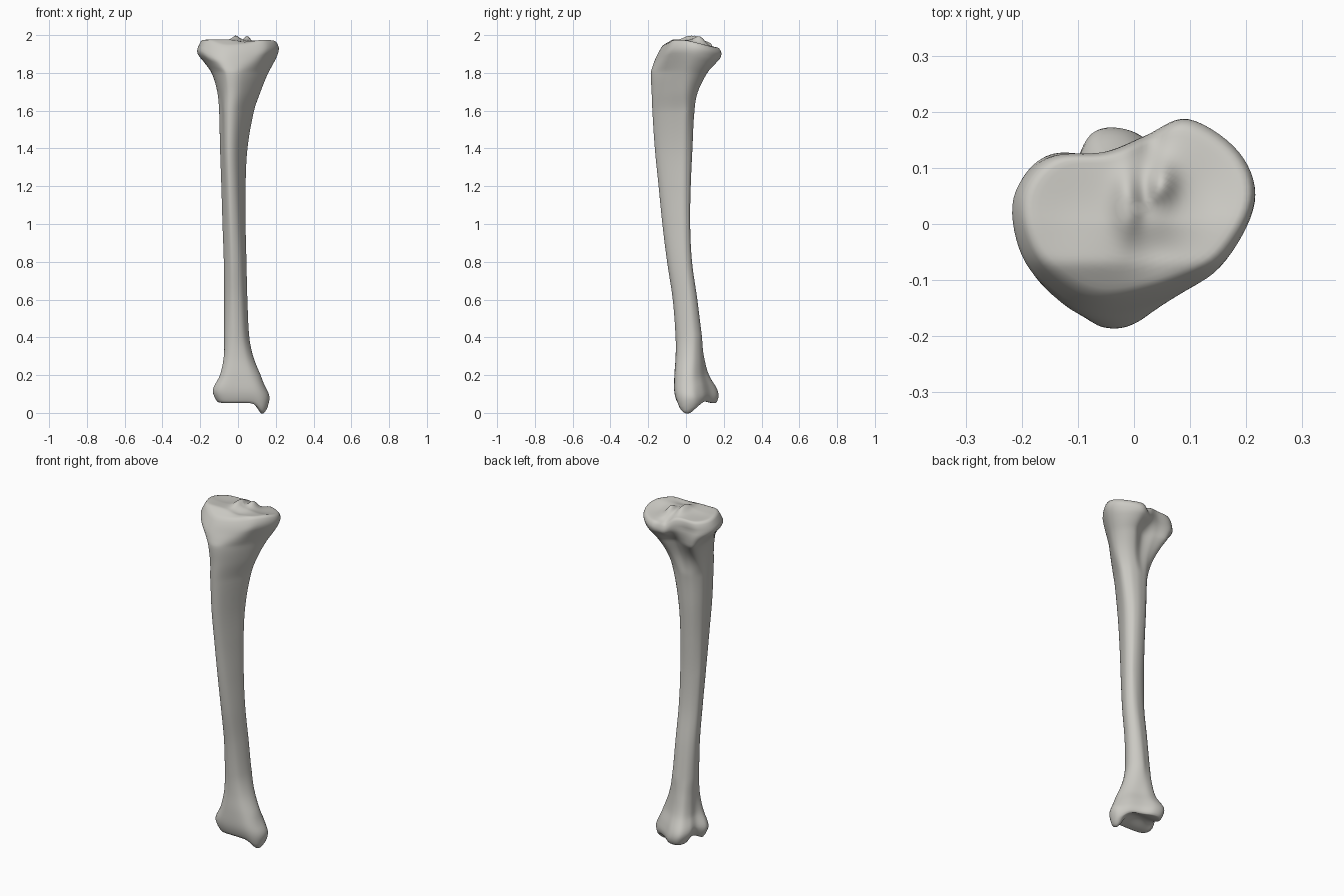
import bpy
import bmesh
from math import exp
from mathutils import Vector

SIDES = 84          # points around each cross-section
LEVELS = 130        # cross-sections along the bone
CAP_RINGS = 16      # rings closing each end
TOP, BOTTOM = 1.98, 0.05

default_cube = bpy.data.objects.get("Cube")
if default_cube:
    bpy.data.objects.remove(default_cube, do_unlink=True)

# Cross-section shapes: start at the front crest, then inner side, back, outer side
plateau = [(-5, -15), (7, -12), (16, -7), (21.8, 4), (19, 13), (10, 19),
           (2.5, 16), (-5, 13), (-15, 12), (-20.5, 5), (-19, -5), (-13, -12)]
tuberosity = [(-5, -18.5), (1, -17), (9, -10), (16, 0), (15, 8), (9, 12),
              (1, 9), (-6, 11), (-13, 12), (-15, 5), (-14, -6), (-9, -16)]
upper_shaft = [(-4, -18), (0, -16), (5, -9), (8.5, -1), (6, 3), (2, 4.5),
               (-2, 4.5), (-6, 3.5), (-9, 0), (-10, -4), (-8.5, -10), (-7, -16)]
middle_shaft = [(-3, -12.5), (0, -11), (2.5, -7), (4, -2), (3, 1), (1, 2),
                (-2, 2), (-5, 1), (-7.5, -1), (-8, -3), (-7, -7), (-5, -11.5)]
lower_shaft = [(-1, -5.5), (3, -4), (5.5, 0), (6, 4), (4, 7), (1, 8.5),
               (-2, 8), (-5, 7), (-7, 4.5), (-7.5, 1), (-6.5, -3), (-4, -5)]
ankle = [(0, -6), (10, -5.5), (15.5, -2), (16.5, 4), (12, 9), (5, 13),
         (-1, 17), (-7, 17), (-10, 12), (-10.5, 6), (-13.5, 0), (-10, -5)]

# Size of the bone by height: z, x low, x high, y front, y back
extents = [
    (0.05, -.11, .155, -.045, .16), (0.08, -.125, .168, -.056, .172),
    (0.12, -.135, .16, -.063, .168), (0.2, -.1, .12, -.062, .125),
    (0.3, -.08, .08, -.055, .1), (0.4, -.075, .06, -.055, .085),
    (0.6, -.073, .05, -.07, .06), (0.8, -.075, .045, -.1, .032),
    (1.0, -.082, .04, -.125, .022), (1.2, -.088, .04, -.145, .025),
    (1.4, -.095, .05, -.165, .034), (1.6, -.1, .085, -.178, .045),
    (1.7, -.11, .12, -.182, .065), (1.8, -.14, .16, -.186, .115),
    (1.86, -.18, .19, -.176, .155), (1.91, -.218, .212, -.162, .183),
    (1.95, -.208, .217, -.145, .188), (1.98, -.195, .205, -.125, .175),
]


def smooth_loop(points):
    """Closed smooth curve through the points, fitted to a unit square."""
    count = len(points)
    points = [Vector(p) for p in points]
    loop = []
    for i in range(SIDES):
        place = i * count / SIDES
        k = int(place)
        t = place - k
        a, b, c, d = (points[(k + j) % count] for j in (-1, 0, 1, 2))
        loop.append(b + (c - a) * t / 2 + (a - b * 2.5 + c * 2 - d / 2) * t ** 2
                    + ((b - c) * 3 + d - a) * t ** 3 / 2)
    low = [min(p[axis] for p in loop) for axis in (0, 1)]
    high = [max(p[axis] for p in loop) for axis in (0, 1)]
    return [Vector([(p[n] - low[n]) / (high[n] - low[n]) for n in (0, 1)])
            for p in loop]


def find_span(keys, z):
    """Index of the interval holding z, and how far along it z lies."""
    k = 0
    while k < len(keys) - 2 and z > keys[k + 1]:
        k += 1
    t = (z - keys[k]) / (keys[k + 1] - keys[k])
    return k, min(max(t, 0), 1)


def size_at(z):
    """Smoothly interpolated extents."""
    k, t = find_span([row[0] for row in extents], z)
    rows = [Vector(row) for row in extents]

    def slope(i):
        a, b = rows[max(i - 1, 0)], rows[min(i + 1, len(rows) - 1)]
        return (b - a) / (b[0] - a[0])

    gap = rows[k + 1][0] - rows[k][0]
    ease = t * t * (3 - 2 * t)
    return (rows[k] * (1 - ease) + rows[k + 1] * ease
            + slope(k) * gap * t * (1 - t) ** 2
            - slope(k + 1) * gap * t * t * (1 - t))


def bump(x, y, cx, cy, wide, deep):
    return exp(-((x - cx) / wide) ** 2 / 2 - ((y - cy) / deep) ** 2 / 2)


def knee_height(x, y):
    """Upper joint surface: two shallow dishes, two spines and a back notch."""
    inner = min(max((x + 0.05) / 0.12, 0), 1)
    z = 1.978 - max(y, 0) * (0.12 + 0.13 * inner) - max(-0.07 - y, 0) * 0.6
    z -= 0.012 * bump(x, y, 0.13, 0.05, 0.04, 0.06)
    z -= 0.008 * bump(x, y, -0.11, 0.03, 0.05, 0.05)
    z += 0.036 * bump(x, y, 0.05, 0.07, 0.016, 0.025)
    z += 0.03 * bump(x, y, -0.012, 0.04, 0.016, 0.04)
    z -= 0.015 * bump(x, y, 0.04, -0.05, 0.04, 0.03)
    return z - 0.03 * bump(x, y, 0.03, 0.16, 0.02, 0.03)


def ankle_height(x, y):
    """Lower joint surface: an arch with the inner ankle knob hanging below."""
    z = 0.05 + 0.03 * bump(x, y, 0.02, 0.05, 0.08, 0.04)
    z += 0.02 * bump(x, y, -0.1, 0.06, 0.03, 0.03)
    return z - 0.063 * bump(x, y, 0.128, 0.012, 0.024, 0.04)


shapes = [(0.12, smooth_loop(ankle)), (0.4, smooth_loop(lower_shaft)),
          (1.0, smooth_loop(middle_shaft)), (1.6, smooth_loop(upper_shaft)),
          (1.81, smooth_loop(tuberosity)), (1.92, smooth_loop(plateau))]


def section(z):
    """One cross-section, with the ends bent to meet the joint surfaces."""
    k, t = find_span([s[0] for s in shapes], z)
    size = size_at(z)
    ring = []
    for a, b in zip(shapes[k][1], shapes[k + 1][1]):
        p = a.lerp(b, t)
        x = size[1] + (size[2] - size[1]) * p.x
        y = size[3] + (size[4] - size[3]) * p.y
        height = z
        if z > 1.8:
            height += (knee_height(x, y) - TOP) * (z - 1.8) / (TOP - 1.8)
        if z < 0.2:
            height += (ankle_height(x, y) - BOTTOM) * (0.2 - z) / (0.2 - BOTTOM)
        ring.append(Vector((x, y, height)))
    return ring


def cap_rings(rim, centre, surface):
    """Shrinking rings that follow a joint surface, ordered rim to centre."""
    rings = []
    for i in range(1, CAP_RINGS):
        s = 1 - i / CAP_RINGS
        ring = []
        for p in rim:
            x = centre[0] + (p.x - centre[0]) * s
            y = centre[1] + (p.y - centre[1]) * s
            ring.append(Vector((x, y, surface(x, y))))
        rings.append(ring)
    return rings


# Loft the shaft and both joint ends as one skin
body = [section(BOTTOM + (TOP - BOTTOM) * i / LEVELS) for i in range(LEVELS + 1)]
knee = cap_rings(body[-1], (0.02, 0.03), knee_height)
foot = cap_rings(body[0], (0.02, 0.05), ankle_height)
bm = bmesh.new()
rings = [[bm.verts.new(p) for p in ring] for ring in foot[::-1] + body + knee]
for lower, upper in zip(rings, rings[1:]):
    for i in range(SIDES):
        j = (i + 1) % SIDES
        bm.faces.new((lower[i], lower[j], upper[j], upper[i]))
bm.faces.new(rings[0][::-1])
bm.faces.new(rings[-1])

# Soften the rims where the joint surfaces meet the sides
rims = [v for v in bm.verts if v.co.z > 1.88 or v.co.z < 0.13]
for _ in range(2):
    bmesh.ops.smooth_vert(bm, verts=rims, factor=0.4,
                          use_axis_x=True, use_axis_y=True, use_axis_z=True)
bmesh.ops.recalc_face_normals(bm, faces=bm.faces[:])

mesh = bpy.data.meshes.new("shin_bone")
bm.to_mesh(mesh)
bm.free()
bone = bpy.data.objects.new("shin_bone", mesh)
bpy.context.collection.objects.link(bone)

# Pale bone colour
colour = (0.6, 0.59, 0.55, 1)
material = bpy.data.materials.new("pale_bone")
material.use_nodes = True
material.diffuse_color = colour
shader = material.node_tree.nodes["Principled BSDF"]
shader.inputs["Base Color"].default_value = colour
mesh.materials.append(material)

bpy.context.view_layer.objects.active = bone
bone.select_set(True)
bpy.ops.object.shade_smooth_by_angle(angle=1)
